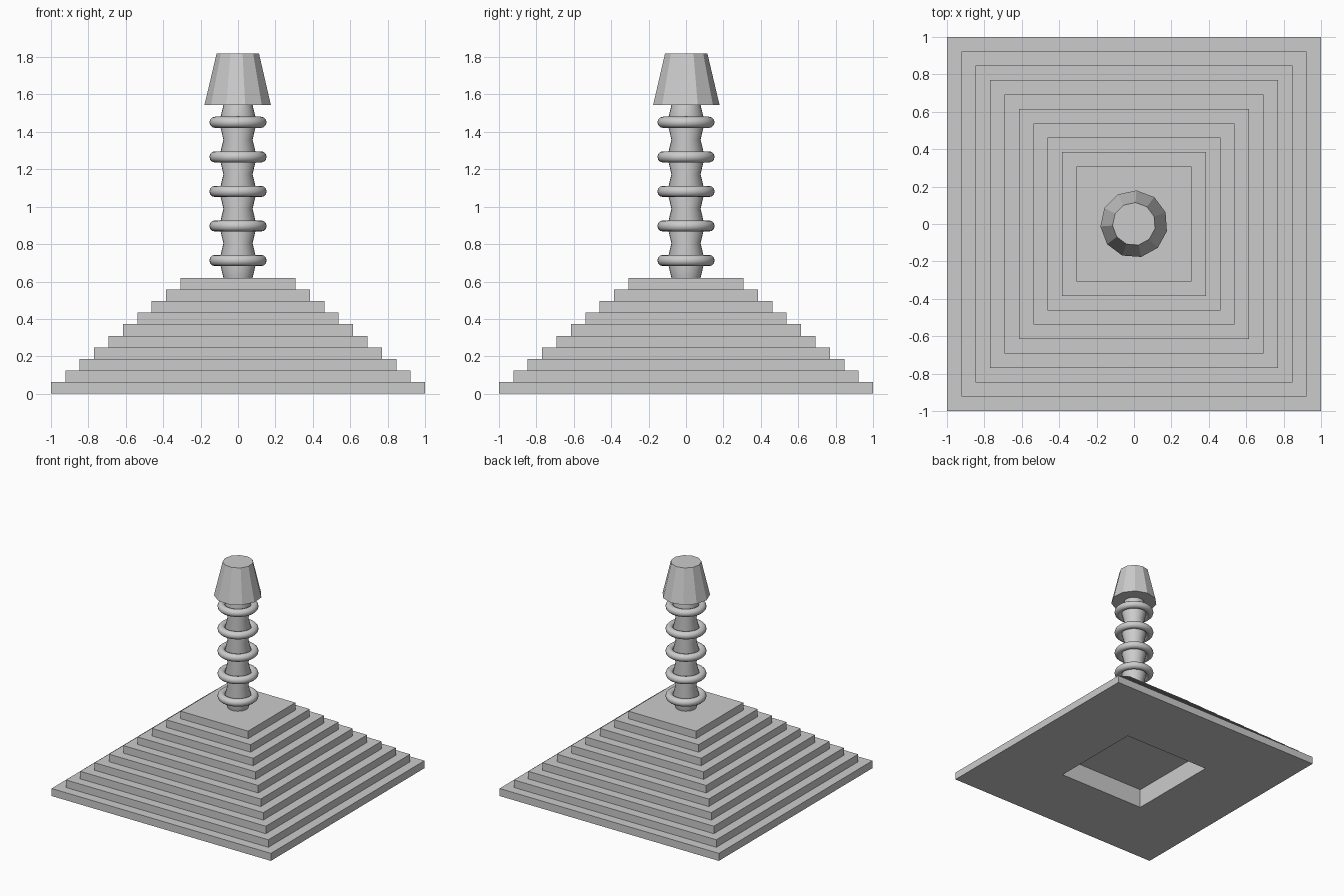
import bpy, bmesh, math

cube = bpy.data.objects.get("Cube")
if cube:
    bpy.data.objects.remove(cube, do_unlink=True)

stone = bpy.data.materials.new("grey stone")
stone.use_nodes = True
GREY = (0.6, 0.6, 0.6, 1)
stone.diffuse_color = GREY
stone.node_tree.nodes["Principled BSDF"].inputs["Base Color"].default_value = GREY

STEPS = 10
STEP_H = 0.062
BASE_TOP = STEPS * STEP_H
SEG_H = 0.1847
CAP_Z, TOP_Z = 1.543, 1.818


def finish(name, bm, smooth=None):
    bmesh.ops.recalc_face_normals(bm, faces=bm.faces)
    mesh = bpy.data.meshes.new(name)
    bm.to_mesh(mesh)
    bm.free()
    mesh.materials.append(stone)
    obj = bpy.data.objects.new(name, mesh)
    bpy.context.collection.objects.link(obj)
    if smooth:
        bpy.ops.object.select_all(action="DESELECT")
        obj.select_set(True)
        bpy.context.view_layer.objects.active = obj
        bpy.ops.object.shade_smooth_by_angle(angle=math.radians(smooth))
    return obj


def lathe(name, rings, sides, start=0.0, closed=False, smooth=None):
    """Turn (radius, z) points round the z axis; closed joins last ring to first."""
    bm = bmesh.new()
    loops = []
    for r, z in rings:
        angles = [start + math.tau * i / sides for i in range(sides)]
        loops.append([bm.verts.new((r * math.cos(a), r * math.sin(a), z)) for a in angles])
    pairs = list(zip(loops, loops[1:]))
    if closed:
        pairs.append((loops[-1], loops[0]))
    else:
        bm.faces.new(loops[0])
        bm.faces.new(loops[-1])
    for low, high in pairs:
        for i in range(sides):
            j = (i + 1) % sides
            bm.faces.new((low[i], low[j], high[j], high[i]))
    return finish(name, bm, smooth)


# Stepped pyramid: one outline climbing in, with a square recess underneath
outline = [(0.4, 0.16), (0.4, 0.0)]
for k in range(STEPS):
    half = 1 - k / 13
    outline += [(half, k * STEP_H), (half, (k + 1) * STEP_H)]
lathe("stepped_base", [(h * math.sqrt(2), z) for h, z in outline], 4, math.pi / 4)

# Waisted column, widest behind each ring
column = [(0.078, BASE_TOP)]
for k in range(5):
    z = BASE_TOP + k * SEG_H
    column += [(0.1, z + SEG_H / 2), (0.078, z + SEG_H)]
lathe("column", column, 24, smooth=40)

# Rounded rings on the column
for k in range(5):
    z = BASE_TOP + (k + 0.5) * SEG_H
    section = [(0.123 + 0.03 * math.cos(math.tau * i / 12),
                z + 0.03 * math.sin(math.tau * i / 12)) for i in range(12)]
    lathe(f"column_ring_{k + 1}", section, 40, closed=True, smooth=40)

# Faceted tapering cap
lathe("cap", [(0.18, CAP_Z), (0.115, TOP_Z)], 11, -math.pi / 4)
